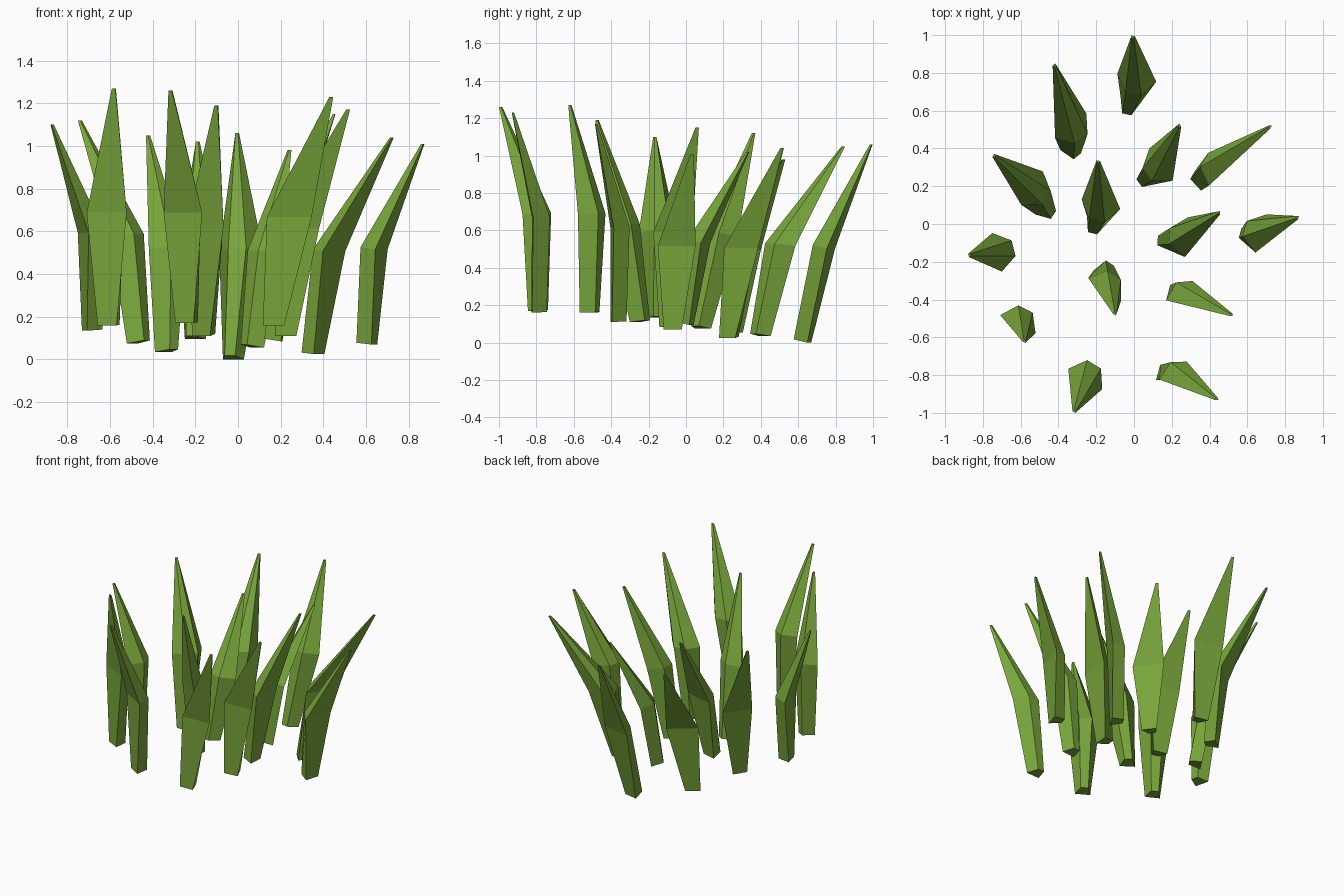
import bpy, bmesh
from math import radians, cos, sin
from mathutils import Vector

if "Cube" in bpy.data.objects:
    bpy.data.objects.remove(bpy.data.objects["Cube"])

green = bpy.data.materials.new("grass_green")
green.diffuse_color = (0.19, 0.38, 0.043, 1)
green.use_nodes = True
green.node_tree.nodes["Principled BSDF"].inputs["Base Color"].default_value = green.diffuse_color

# Each blade: base centre, outer middle of the bend (x, y), facing in degrees, tip
BLADES = [
    ((-.03, .62, .00), (.015, .775), 78, (-.005, .99, 1.06)),
    ((-.325, .39, .035), (-.335, .52), 128, (-.42, .84, 1.05)),
    ((-.46, .07, .075), (-.54, .19), 147, (-.74, .36, 1.12)),
    ((-.21, -.01, .095), (-.175, .105), 76, (-.19, .33, 1.02)),
    ((.06, .24, .055), (.143, .315), 36, (.24, .52, .98)),
    ((.345, .24, .025), (.45, .295), -30, (.72, .515, 1.04)),
    ((.165, -.09, .085), (.277, -.07), -4, (.45, .06, 1.15)),
    ((.60, -.06, .07), (.672, -.05), -16, (.865, .035, 1.01)),
    ((-.68, -.16, .135), (-.725, -.15), 194, (-.87, -.165, 1.10)),
    ((-.15, -.24, .11), (-.155, -.345), 236, (-.10, -.475, 1.19)),
    ((.22, -.36, .11), (.275, -.395), 275, (.515, -.48, 1.17)),
    ((-.595, -.51, .16), (-.615, -.53), 243, (-.58, -.62, 1.27)),
    ((-.23, -.785, .17), (-.258, -.82), 239, (-.315, -.99, 1.26)),
    ((.165, -.785, .16), (.24, -.82), 272, (.437, -.925, 1.23)),
]


def ring(bm, outer_mid, out, side, outer_w, inner_w, depth, slope):
    """Trapezoid section: wide flat outer edge, narrower inner edge."""
    inner_mid = outer_mid - out * depth + Vector((0, 0, depth * slope))
    pts = [outer_mid - side * outer_w / 2, outer_mid + side * outer_w / 2,
           inner_mid + side * inner_w / 2, inner_mid - side * inner_w / 2]
    return [bm.verts.new(p) for p in pts]


def blade(name, base, bend, facing, tip):
    a = radians(facing)
    out, side = Vector((cos(a), sin(a), 0)), Vector((-sin(a), cos(a), 0))
    base, tip = Vector(base), Vector(tip)
    bend = Vector((*bend, base.z + .475 * (tip.z - base.z)))
    slope = max(0, (bend - base).dot(out) / (bend.z - base.z)) * .7
    bm = bmesh.new()
    rings = [ring(bm, base + out * .04, out, side, .10, .05, .08, slope),
             ring(bm, bend, out, side, .21, .085, .09, slope),
             ring(bm, tip + out * .006, out, side, .018, .012, .012, 0)]
    for lo, hi in zip(rings, rings[1:]):
        for i in range(4):
            j = (i + 1) % 4
            bm.faces.new((lo[i], lo[j], hi[j], hi[i]))
    bm.faces.new(rings[0][::-1])
    bm.faces.new(rings[-1])
    bmesh.ops.recalc_face_normals(bm, faces=bm.faces)
    mesh = bpy.data.meshes.new(name)
    bm.to_mesh(mesh)
    bm.free()
    mesh.materials.append(green)
    bpy.context.collection.objects.link(bpy.data.objects.new(name, mesh))


for n, spec in enumerate(BLADES, 1):
    blade(f"grass_blade_{n}", *spec)
